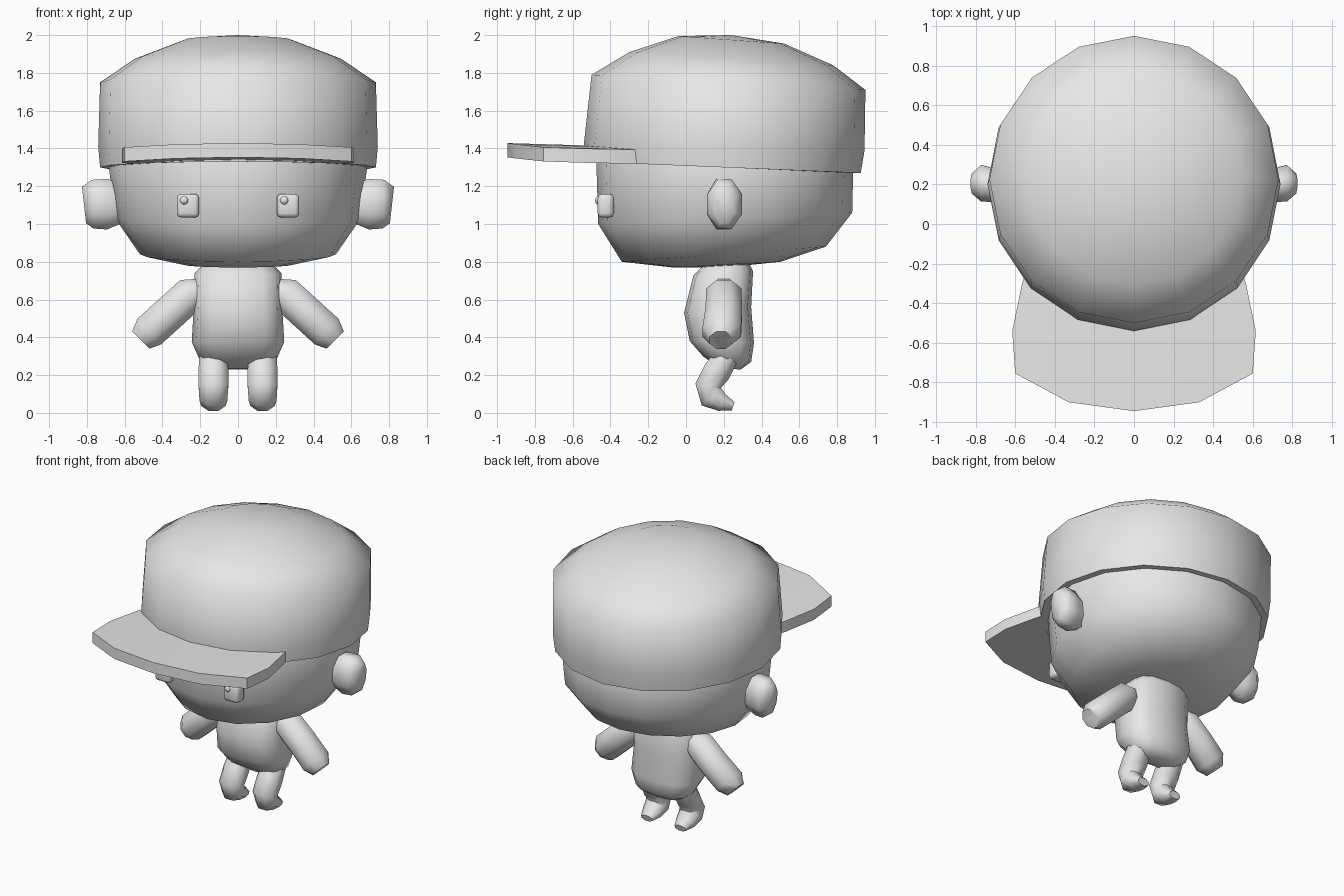
import bpy, bmesh, math
from mathutils import Vector

cube = bpy.data.objects.get("Cube")
if cube:
    bpy.data.objects.remove(cube)

GREY = (0.8, 0.8, 0.8, 1)
grey = bpy.data.materials.new("plain grey")
grey.use_nodes = True
grey.diffuse_color = GREY
next(n for n in grey.node_tree.nodes if n.type == 'BSDF_PRINCIPLED').inputs["Base Color"].default_value = GREY


def finish(name, bm, angle=60, mirror=False):
    """Turn a bmesh into a shaded object."""
    bmesh.ops.remove_doubles(bm, verts=bm.verts, dist=0.0005)
    bmesh.ops.recalc_face_normals(bm, faces=bm.faces)
    mesh = bpy.data.meshes.new(name)
    bm.to_mesh(mesh)
    bm.free()
    mesh.materials.append(grey)
    ob = bpy.data.objects.new(name, mesh)
    bpy.context.collection.objects.link(ob)
    bpy.ops.object.select_all(action='DESELECT')
    ob.select_set(True)
    bpy.context.view_layer.objects.active = ob
    bpy.ops.object.shade_smooth_by_angle(angle=math.radians(angle))
    if mirror:
        ob.modifiers.new("Mirror", 'MIRROR').use_mirror_merge = False
    return ob


def loft(rings):
    """Skin a list of equal rings and close both ends."""
    bm = bmesh.new()
    rows = [[bm.verts.new(p) for p in ring] for ring in rings]
    n = len(rows[0])
    for a, b in zip(rows, rows[1:]):
        for i in range(n):
            j = (i + 1) % n
            bm.faces.new((a[i], a[j], b[j], b[i]))
    bm.faces.new(rows[0])
    bm.faces.new(rows[-1])
    return bm


def spow(v, p):
    return math.copysign(abs(v) ** p, v)


def level(rx, y_front, y_back, z_front, z_back, n=16, p=1.0):
    """Horizontal ring whose height slopes from front to back."""
    pts = []
    for i in range(n):
        a = math.tau * i / n
        s, c = spow(math.sin(a), p), spow(math.cos(a), p)
        t = (1 - c) / 2
        pts.append((rx * s, y_front + (y_back - y_front) * t,
                    z_front + (z_back - z_front) * t))
    return pts


def tube(path, ref, n=8):
    """Rings along a path of (x, y, z, width, height)."""
    ref = Vector(ref)
    pts = [Vector(p[:3]) for p in path]
    rings = []
    for i, p in enumerate(path):
        d = (pts[min(i + 1, len(pts) - 1)] - pts[max(i - 1, 0)]).normalized()
        side = d.cross(ref)
        rings.append([pts[i] + ref * p[3] * math.cos(a) + side * p[4] * math.sin(a)
                      for a in (math.tau * (k + 0.5) / n for k in range(n))])
    return loft(rings)


# Head
finish("head", loft([level(*r) for r in (
    (0.60, -0.40, 0.82, 1.60, 1.54),
    (0.685, -0.475, 0.885, 1.34, 1.28),
    (0.65, -0.465, 0.88, 1.00, 1.06),
    (0.52, -0.34, 0.74, 0.80, 0.88),
    (0.29, -0.07, 0.50, 0.77, 0.80),
    (0.0, 0.21, 0.21, 0.77, 0.77))]))

# Cap crown with a turned-in rim
finish("cap_crown", loft([level(*r) for r in (
    (0.66, -0.45, 0.86, 1.42, 1.36),
    (0.68, -0.475, 0.88, 1.33, 1.27),
    (0.73, -0.53, 0.925, 1.33, 1.27),
    (0.74, -0.54, 0.945, 1.43, 1.39),
    (0.73, -0.50, 0.95, 1.79, 1.71),
    (0.545, -0.30, 0.78, 1.91, 1.84),
    (0.285, -0.04, 0.52, 1.995, 1.955),
    (0.0, 0.24, 0.24, 2.0, 2.0))]))

# Cap brim: a curved plate given thickness
inner = [(0, -0.47), (0.28, -0.43), (0.50, -0.32), (0.53, -0.28), (0.54, -0.22)]
outer = [(0, -0.945), (0.33, -0.90), (0.60, -0.755), (0.615, -0.54), (0.565, -0.30)]


def full(half):
    return [(-x, y) for x, y in half[:0:-1]] + half


rings = []
for (xi, yi), (xo, yo) in zip(full(inner), full(outer)):
    ring = [(x, y, 1.40 - 0.03 * y - 0.045 * x * x) for x, y in ((xi, yi), (xo, yo))]
    ring += [(x, y, z - 0.075) for x, y, z in reversed(ring)]
    rings.append(ring)
finish("cap_brim", loft(rings), angle=25)

# Ears
finish("ears", tube([(0.60, 0.20, 1.10, 0.06, 0.10), (0.69, 0.195, 1.105, 0.09, 0.145),
                     (0.77, 0.205, 1.105, 0.10, 0.14), (0.815, 0.205, 1.10, 0.055, 0.105)],
                    (0, 1, 0)), mirror=True)

# Eyes, each a rounded block with a small bead
for label, x in (("left", 0.265), ("right", -0.265)):
    bm = bmesh.new()
    bmesh.ops.create_cube(bm, size=1)
    for v in bm.verts:
        v.co = Vector((x + v.co.x * 0.118, -0.425 + v.co.y * 0.085, 1.097 + v.co.z * 0.125))
    bmesh.ops.bevel(bm, geom=bm.edges[:], offset=0.022, segments=2, profile=0.5, affect='EDGES')
    finish(label + "_eye", bm)
    bm = bmesh.new()
    bmesh.ops.create_uvsphere(bm, u_segments=10, v_segments=6, radius=0.024)
    bmesh.ops.translate(bm, verts=bm.verts, vec=(x - 0.02, -0.458, 1.125))
    finish(label + "_eye_bead", bm)

# Body
finish("body", loft([level(*r, n=12, p=0.75) for r in (
    (0.17, 0.11, 0.33, 0.80, 0.80),
    (0.23, 0.04, 0.355, 0.73, 0.75),
    (0.235, -0.01, 0.345, 0.53, 0.56),
    (0.245, 0.02, 0.36, 0.38, 0.37),
    (0.205, 0.09, 0.345, 0.30, 0.27),
    (0.12, 0.18, 0.29, 0.235, 0.23))]))

# Arms
finish("arms", tube([(0.19, 0.20, 0.66, 0.07, 0.06), (0.25, 0.20, 0.63, 0.10, 0.10),
                     (0.36, 0.20, 0.53, 0.105, 0.10), (0.47, 0.19, 0.43, 0.11, 0.10),
                     (0.515, 0.185, 0.385, 0.065, 0.07)], (0, 1, 0)), mirror=True)

# Legs with feet folded back
finish("legs", tube([(0.13, 0.215, 0.30, 0.08, 0.07), (0.13, 0.165, 0.22, 0.085, 0.08),
                     (0.13, 0.115, 0.14, 0.085, 0.072), (0.13, 0.135, 0.085, 0.08, 0.075),
                     (0.13, 0.19, 0.055, 0.07, 0.052), (0.13, 0.25, 0.035, 0.045, 0.025)],
                    (1, 0, 0)), mirror=True)
